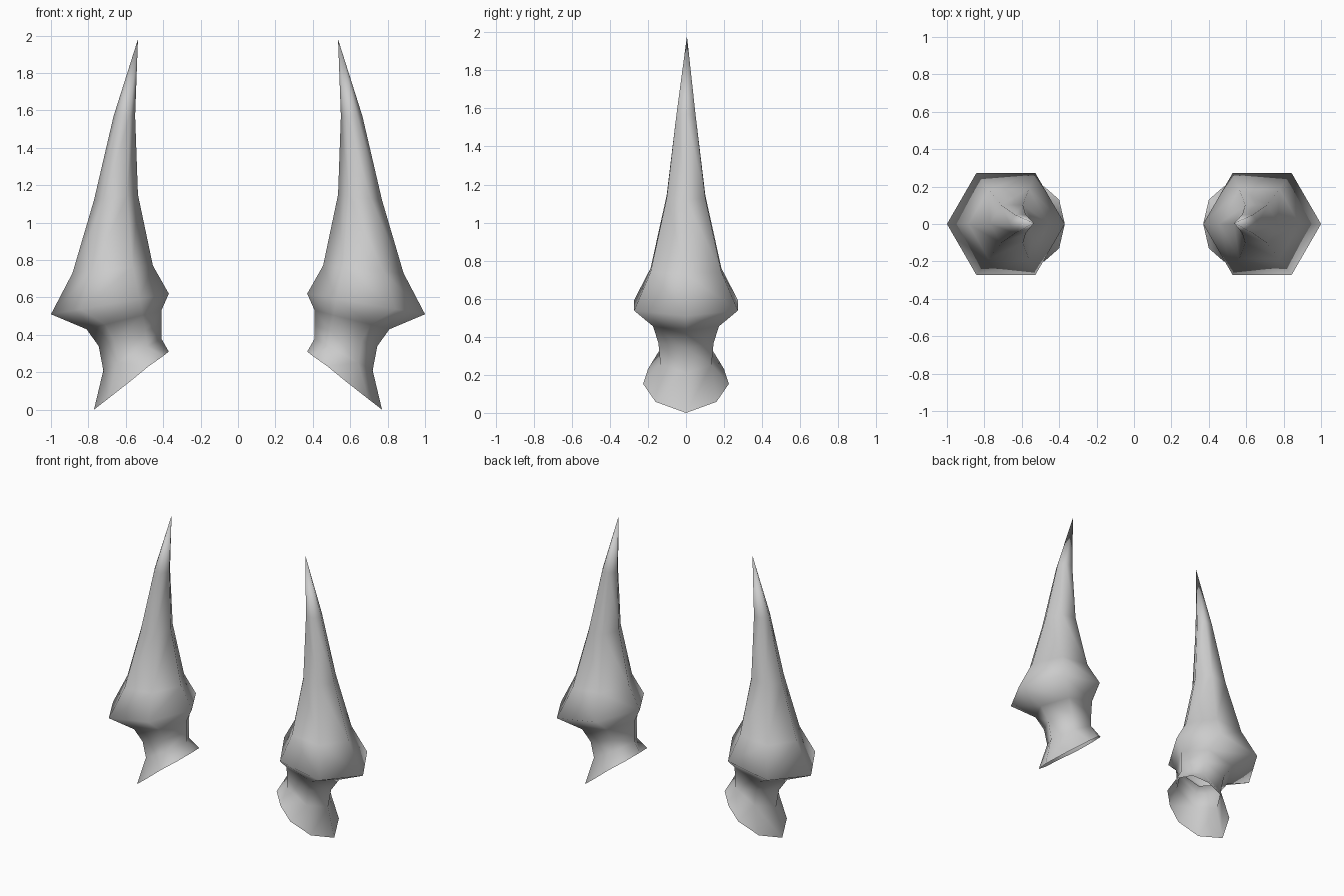
import bpy, bmesh, math

if "Cube" in bpy.data.objects:
    bpy.data.objects.remove(bpy.data.objects["Cube"])

horn_mat = bpy.data.materials.new("horn_grey")
horn_mat.diffuse_color = (0.6, 0.6, 0.6, 1)
horn_mat.use_nodes = True
horn_mat.node_tree.nodes["Principled BSDF"].inputs["Base Color"].default_value = horn_mat.diffuse_color

# Tilted hexagonal rings: (inner x, inner z, outer x, outer z)
RINGS = [
    (0.41, 0.38, 0.72, 0.21),
    (0.41, 0.45, 0.745, 0.34),
    (0.41, 0.53, 0.81, 0.43),
    (0.37, 0.62, 1.00, 0.51),
    (0.455, 0.77, 0.885, 0.73),
    (0.535, 1.15, 0.77, 1.12),
    (0.55, 1.57, 0.665, 1.57),
]
TIP = (0.535, 0.005, 1.98)
# Half outline of the slanted open foot, inner to outer
FOOT = [(0.37, 0, 0.31), (0.40, 0.13, 0.287), (0.48, 0.20, 0.23),
        (0.575, 0.225, 0.152), (0.695, 0.16, 0.058), (0.77, 0, 0)]


def ring_points(xi, zi, xo, zo, n=6):
    pts = []
    for k in range(n):
        a = 2 * math.pi * k / n
        c = math.cos(a)
        pts.append(((xi + xo) / 2 - (xo - xi) / 2 * c,
                    (xo - xi) / 2 * math.sin(a),
                    (zi + zo) / 2 + (zi - zo) / 2 * c))
    return pts


def stitch(bm, low, high):
    """Join two closed loops of different counts with triangles."""
    i = j = 0
    n, m = len(low), len(high)
    while i < n or j < m:
        if j >= m or (i < n and (i + 1) / n <= (j + 1) / m):
            bm.faces.new((low[i % n], low[(i + 1) % n], high[j % m]))
            i += 1
        else:
            bm.faces.new((low[i % n], high[(j + 1) % m], high[j % m]))
            j += 1


def horn(name, side):
    bm = bmesh.new()

    def add(pts):
        return [bm.verts.new((side * x, y, z)) for x, y, z in pts]

    # Flared foot
    foot = add(FOOT + [(x, -y, z) for x, y, z in FOOT[-2:0:-1]])
    loops = [add(ring_points(*r)) for r in RINGS]
    stitch(bm, foot, loops[0])
    # Neck, collar and spike
    for a, b in zip(loops, loops[1:]):
        for k in range(6):
            q = (k + 1) % 6
            bm.faces.new((a[k], a[q], b[q], b[k]))
    tip = add([TIP])[0]
    for k in range(6):
        bm.faces.new((loops[-1][k], loops[-1][(k + 1) % 6], tip))
    # The loops run clockwise from above on the right side
    if side > 0:
        bmesh.ops.reverse_faces(bm, faces=bm.faces[:])
    for f in bm.faces:
        f.smooth = True
    me = bpy.data.meshes.new(name)
    bm.to_mesh(me)
    bm.free()
    me.materials.append(horn_mat)
    bpy.context.collection.objects.link(bpy.data.objects.new(name, me))


horn("right_horn", 1)
horn("left_horn", -1)
